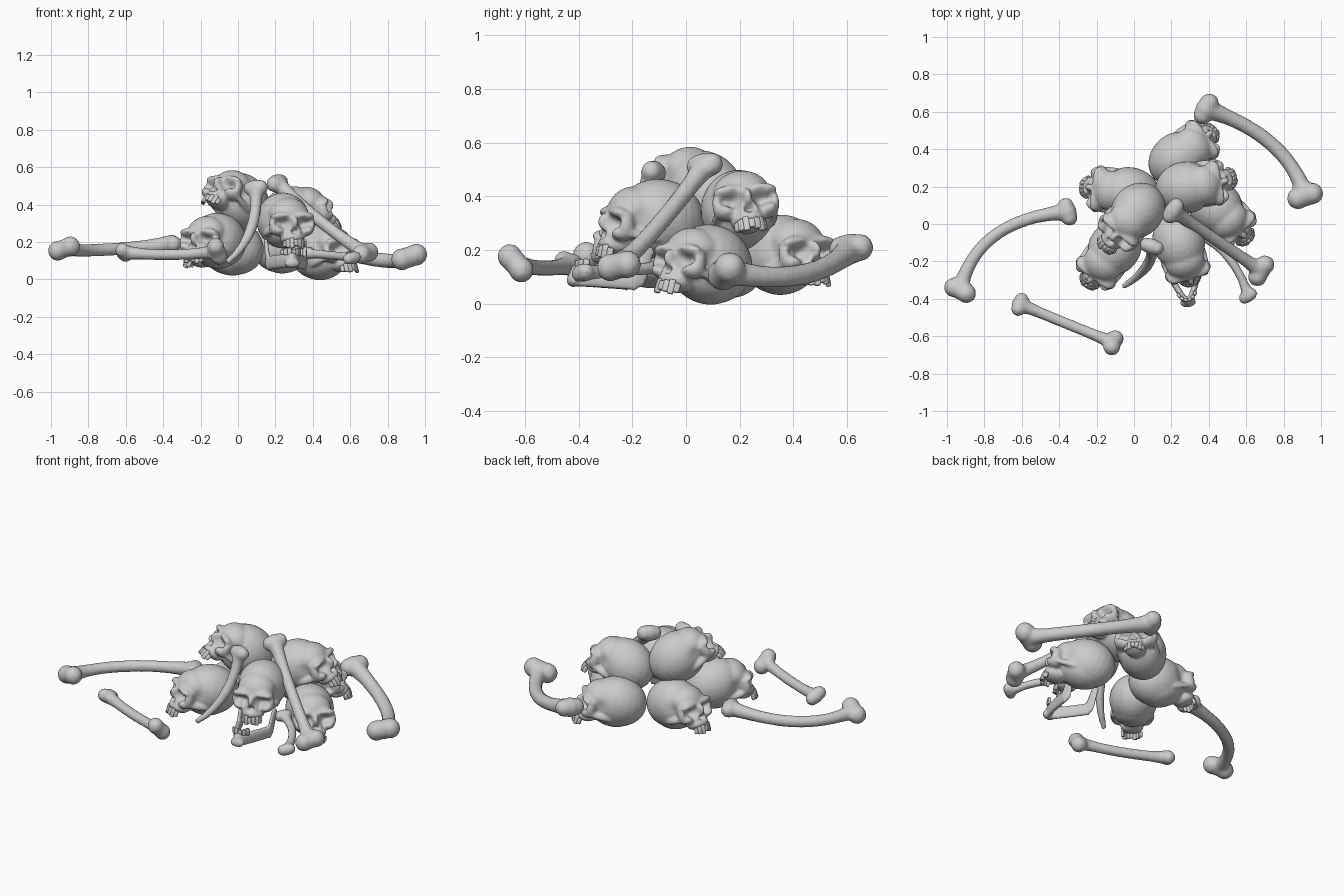
import bpy, bmesh
from math import sin, cos, radians, exp
from mathutils import Vector as V, Matrix as M

if "Cube" in bpy.data.objects:
    bpy.data.objects.remove(bpy.data.objects["Cube"])


def fuse(name, blobs, voxel=0.012, smooth=3, seg=12):
    """Melt overlapping ellipsoids into one smooth skin."""
    bm = bmesh.new()
    for c, r in blobs:
        r = r if isinstance(r, tuple) else (r, r, r)
        bmesh.ops.create_uvsphere(bm, u_segments=seg, v_segments=seg // 2 + 2, radius=1,
                                  matrix=M.Translation(c) @ M.Diagonal((*r, 1)))
    me = bpy.data.meshes.new("raw")
    bm.to_mesh(me)
    bm.free()
    tmp = bpy.data.objects.new("raw", me)
    bpy.context.collection.objects.link(tmp)
    rm = tmp.modifiers.new("skin", 'REMESH')
    rm.mode, rm.voxel_size = 'VOXEL', voxel
    sm = tmp.modifiers.new("soften", 'SMOOTH')
    sm.factor, sm.iterations = 0.5, smooth
    deps = bpy.context.evaluated_depsgraph_get()
    out = bpy.data.meshes.new_from_object(tmp.evaluated_get(deps))
    bpy.data.objects.remove(tmp)
    out.name = name
    return out


def place(name, me, mat=M()):
    me.polygons.foreach_set("use_smooth", [True] * len(me.polygons))
    o = bpy.data.objects.new(name, me)
    o.matrix_world = mat
    bpy.context.collection.objects.link(o)
    return o


def add_teeth(me, n, rx, ry, yc, z, h):
    """Row of peg teeth around the front of an arch."""
    bm = bmesh.new()
    for i in range(n):
        a = radians(-60 + 120 * i / (n - 1))
        k = 0.75 + 0.45 * ((i * 7) % 3) / 2
        mat = (M.Translation((rx * sin(a), yc - ry * cos(a), z)) @ M.Rotation(a, 4, 'Z')
               @ M.Diagonal((0.023, 0.018, h * k, 1)))
        bmesh.ops.create_cube(bm, size=1, matrix=mat)
    bmesh.ops.bevel(bm, geom=bm.edges[:], offset=0.004, segments=2, affect='EDGES', profile=0.5)
    bm.from_mesh(me)
    bm.to_mesh(me)
    bm.free()


# Skull: cranium, brow, cheekbones and upper jaw, facing -y
blobs = [((0, .035, .005), (.140, .168, .145)), ((0, -.07, .0), (.115, .10, .105)),
         ((0, .02, -.06), (.115, .135, .09)), ((0, -.11, -.09), (.055, .075, .07)),
         ((0, -.12, -.125), (.066, .064, .036)), ((0, -.178, -.045), (.018, .024, .032))]
for s in (-1, 1):
    blobs += [((s * .055, -.145, -.008), (.066, .036, .024)),
              ((s * .078, -.125, -.082), (.038, .045, .028)),
              ((s * .110, -.120, -.045), (.018, .028, .048)),
              ((s * .110, -.05, -.078), (.016, .08, .018))]
skull = fuse("skull", blobs, 0.009, 4, 24)
dents = [((s * .054, -.165, -.05), .025, V((0, .035, 0))) for s in (-1, 1)]
dents += [((s * .008, -.185, -.092), .011, V((0, .035, 0))) for s in (-1, 1)]
dents += [((s * .125, -.08, -.015), .035, V((-s * .012, 0, 0))) for s in (-1, 1)]
for v in skull.vertices:
    p = v.co.copy()
    for c, w, push in dents:
        v.co += push * exp(-((p - V(c)).length / w) ** 2 * 0.8)
add_teeth(skull, 7, .058, .056, -.122, -.158, .046)

# Skull poses: centre, heading, upward tilt, roll
poses = [((.0, .05, .435), -132, 42, 0), ((-.06, .17, .18), 172, 20, 0),
         ((.26, .37, .19), 38, 18, 0), ((.31, .20, .36), 8, 27, -5),
         ((.46, .07, .155), -46, 20, 0), ((.25, -.13, .32), -73, 10, 0),
         ((-.125, -.155, .215), -127, 17, 0)]
for i, (c, head, tilt, roll) in enumerate(poses):
    mat = (M.Translation(c) @ M.Rotation(radians(head + 90), 4, 'Z')
           @ M.Rotation(radians(-tilt), 4, 'X') @ M.Rotation(radians(roll), 4, 'Y'))
    place(f"skull_{i + 1}", skull, mat)

# Loose lower jaw below the front skull: V-shaped arch and two broad upright branches
blobs = []
for i in range(29):
    t = i / 14 - 1
    blobs.append(((.098 * t, -.105 + .22 * (t * t + .004) ** .65, -.004), (.017, .019, .042)))
for s in (-1, 1):
    for k in range(7):
        blobs.append(((s * (.098 + .001 * k), .12 + .006 * k, -.01 + .019 * k), (.013, .042 - .002 * k, .026)))
blobs.append(((0, -.1, -.02), (.045, .026, .026)))
jaw = fuse("jaw", blobs, 0.009)
add_teeth(jaw, 6, .05, .06, -.03, .042, .035)
place("lower_jaw", jaw, M.Translation((.275, -.32, .10)) @ M.Rotation(radians(8), 4, 'Z')
      @ M.Rotation(radians(-4), 4, 'X'))


def bone(name, a, b, bow, r, side, side2=None, broken=False, big=1.0):
    """Long bone from a to b, bowed sideways, with paired knuckles at its ends."""
    a, b, bow = V(a), V(b), V(bow)
    blobs, n = [], 32
    for i in range(n + 1):
        t = i / n
        flare = 1.03 + .45 * abs(2 * t - 1) ** 5
        if broken and t > .5:
            flare = 1.0 - .8 * (t - .5)
        blobs.append((a.lerp(b, t) + bow * 4 * t * (1 - t), r * flare))
    ends = [(a, 1.0, V(side))] + ([] if broken else [(b, big, V(side2 or side))])
    for end, k, d in ends:
        for s in (-1, 1):
            blobs.append((end + d.normalized() * s * r * .95 * k, r * 1.33 * k))
    place(name, fuse(name, blobs))


# Long bones: scattered round the pile and leaning on it
bone("back_right_bone", (.385, .615, .205), (.915, .15, .12), (.085, .045, -.055), .039,
     (.45, .85, .1), (.9, .3, .3), big=1.15)
bone("left_bone", (-.355, .065, .19), (-.93, -.355, .165), (-.10, .085, -.02), .034,
     (.3, -.95, 0), (.85, -.4, .3), big=1.2)
bone("front_left_bone", (-.61, -.43, .145), (-.11, -.635, .15), (0, 0, -.015), .030,
     (.3, .8, -.4), (.25, .6, -.7), big=1.2)
bone("leaning_thigh_bone", (.21, .07, .515), (.68, -.25, .14), (0, 0, -.02), .033,
     (.5, .8, .15), big=1.2)
bone("tucked_bone", (.61, -.385, .115), (.36, -.06, .14), (.03, .03, 0), .024, (.75, .5, .2))
bone("broken_bone", (.095, -.12, .49), (-.05, -.33, .10), (.045, 0, -.03), .03,
     (.9, -.3, .1), broken=True)
